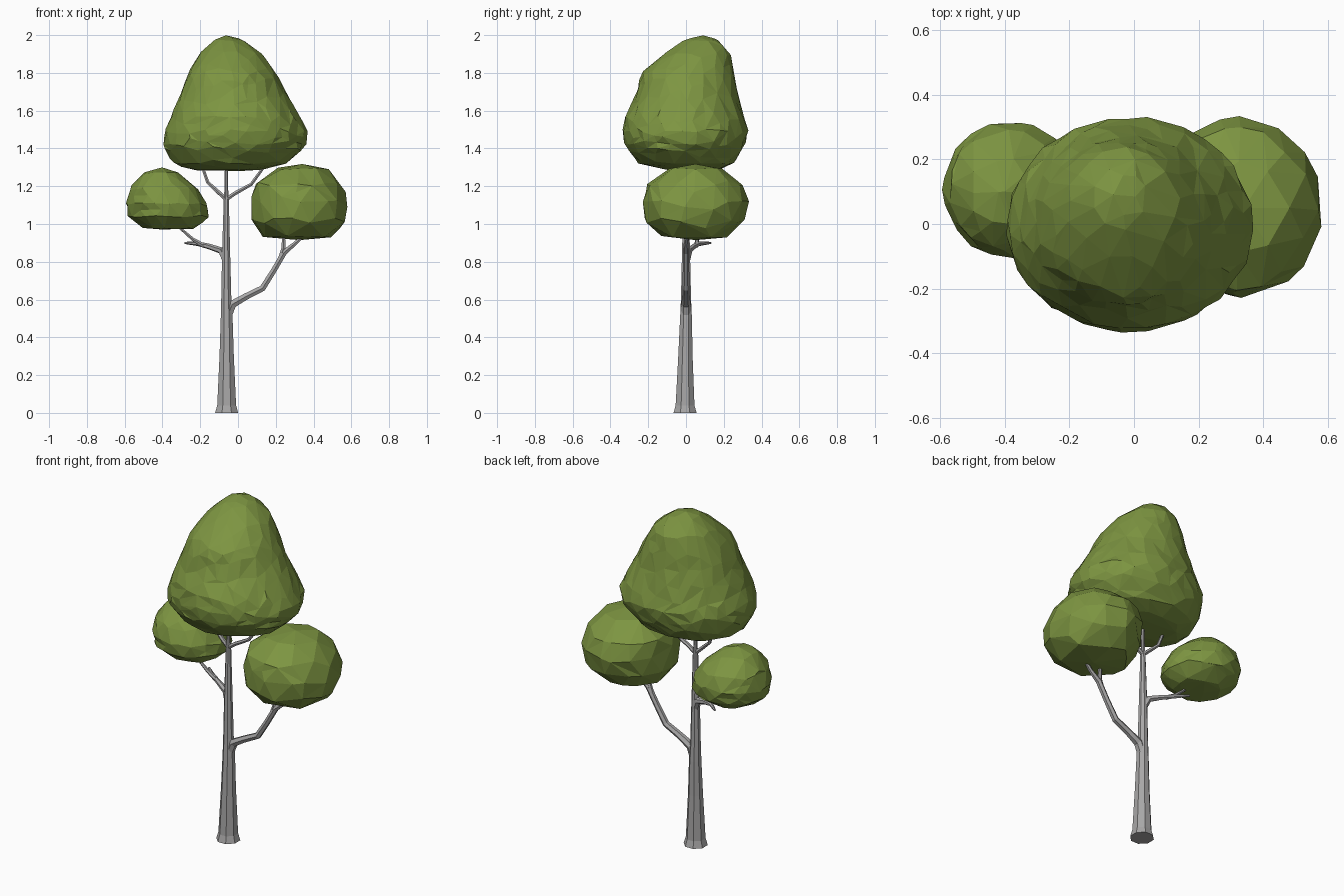
import bpy, bmesh, math, random
from mathutils import Vector


def material(name, rgb):
    m = bpy.data.materials.new(name)
    m.diffuse_color = (*rgb, 1)
    return m


leaf = material("leaf green", (0.205, 0.30, 0.053))
bark = material("bark grey", (0.39, 0.385, 0.385))


def finish(bm, name, mat):
    bmesh.ops.recalc_face_normals(bm, faces=bm.faces)
    me = bpy.data.meshes.new(name)
    bm.to_mesh(me)
    bm.free()
    me.materials.append(mat)
    ob = bpy.data.objects.new(name, me)
    bpy.context.collection.objects.link(ob)
    return ob


def limb(name, pts, sides=6):
    """Faceted tapering tube through (x, y, z, radius) points."""
    bm = bmesh.new()
    pos = [Vector(p[:3]) for p in pts]
    rings = []
    for i, p in enumerate(pts):
        tangent = pos[min(i + 1, len(pos) - 1)] - pos[max(i - 1, 0)]
        if i == 0 and p[2] == 0:
            tangent = Vector((0, 0, 1))
        q = Vector((0, 0, 1)).rotation_difference(tangent.normalized())
        ring = []
        for k in range(sides):
            a = 2 * math.pi * (k + 0.5) / sides
            ring.append(bm.verts.new(pos[i] + q @ Vector((math.cos(a), math.sin(a), 0)) * p[3]))
        rings.append(ring)
    for a, b in zip(rings, rings[1:]):
        for k in range(sides):
            j = (k + 1) % sides
            bm.faces.new((a[k], a[j], b[j], b[k]))
    bm.faces.new(rings[0][::-1])
    bm.faces.new(rings[-1])
    return finish(bm, name, bark)


def foliage(name, rows, subdiv, ratio, jitter, seed):
    """Faceted blob: sphere fitted to rows of (z, x min, x max, y min, y max)."""
    rng = random.Random(seed)
    bm = bmesh.new()
    bmesh.ops.create_icosphere(bm, subdivisions=subdiv, radius=1)
    for v in bm.verts:
        n = v.co.normalized()
        t = (1 - math.acos(max(-1, min(1, n.z))) / math.pi) * (len(rows) - 1)
        i = min(int(t), len(rows) - 2)
        z, x0, x1, y0, y1 = [a + (b - a) * (t - i) for a, b in zip(rows[i], rows[i + 1])]
        h = math.hypot(n.x, n.y) or 1
        s = 1 + rng.uniform(-jitter, jitter)
        v.co = ((x0 + x1) / 2 + (x1 - x0) / 2 * n.x / h * s,
                (y0 + y1) / 2 + (y1 - y0) / 2 * n.y / h * s, z)
    ob = finish(bm, name, leaf)
    dec = ob.modifiers.new("facets", 'DECIMATE')
    dec.ratio = ratio
    return ob


# Trunk with flared foot
limb("trunk", [(-0.06, -0.005, 0, 0.066), (-0.06, -0.005, 0.04, 0.054), (-0.06, -0.003, 0.3, 0.041),
               (-0.06, 0, 0.5, 0.034), (-0.062, 0, 0.6, 0.029), (-0.063, 0, 0.85, 0.023),
               (-0.062, 0, 1.12, 0.015), (-0.062, 0, 1.18, 0.011), (-0.062, 0, 1.32, 0.008)], 8)

# Right branch and its fork
limb("right_branch", [(-0.06, 0, 0.50, 0.026), (-0.03, 0, 0.575, 0.025), (0.04, 0, 0.615, 0.020),
                      (0.13, 0, 0.66, 0.019), (0.19, 0, 0.755, 0.017), (0.245, 0, 0.85, 0.017),
                      (0.30, 0, 0.895, 0.012), (0.37, 0.01, 0.96, 0.008)])
limb("right_twig", [(0.225, 0, 0.82, 0.014), (0.24, 0, 0.87, 0.012), (0.243, 0.01, 0.97, 0.008)])

# Left branch and its fork
limb("left_branch", [(-0.062, 0, 0.80, 0.02), (-0.09, 0.015, 0.86, 0.019), (-0.15, 0.04, 0.88, 0.015),
                     (-0.21, 0.07, 0.895, 0.012), (-0.28, 0.13, 0.90, 0.006)])
limb("left_twig", [(-0.18, 0.055, 0.885, 0.013), (-0.24, 0.06, 0.92, 0.010), (-0.32, 0.06, 0.99, 0.007)])

# Fork beneath the crown
limb("crown_twig_left", [(-0.062, 0, 1.13, 0.012), (-0.10, 0, 1.165, 0.012),
                         (-0.16, 0.01, 1.22, 0.010), (-0.195, 0.02, 1.32, 0.008)])
limb("crown_twig_right", [(-0.062, 0, 1.13, 0.012), (-0.02, 0, 1.16, 0.012),
                          (0.07, 0.0, 1.21, 0.010), (0.15, 0.0, 1.32, 0.008)])

# Foliage masses
foliage("crown", [
    (1.28, -0.06, -0.06, 0.06, 0.06), (1.285, -0.24, 0.12, -0.10, 0.17),
    (1.32, -0.34, 0.27, -0.25, 0.25), (1.40, -0.39, 0.35, -0.315, 0.305),
    (1.48, -0.392, 0.372, -0.335, 0.33), (1.57, -0.355, 0.325, -0.32, 0.31),
    (1.68, -0.31, 0.26, -0.265, 0.275), (1.80, -0.265, 0.20, -0.235, 0.257),
    (1.90, -0.205, 0.13, -0.12, 0.235), (1.975, -0.13, 0.03, -0.01, 0.175),
    (2.0, -0.06, -0.06, 0.09, 0.09)], 4, 0.4, 0.02, 3)
foliage("left_foliage", [
    (0.97, -0.37, -0.37, 0.11, 0.11), (0.975, -0.50, -0.22, -0.02, 0.22),
    (1.04, -0.58, -0.155, -0.09, 0.30), (1.11, -0.588, -0.165, -0.105, 0.317),
    (1.19, -0.57, -0.22, -0.08, 0.29), (1.27, -0.51, -0.31, -0.01, 0.20),
    (1.30, -0.40, -0.40, 0.10, 0.10)], 3, 0.6, 0.025, 5)
foliage("right_foliage", [
    (0.915, 0.32, 0.32, 0.05, 0.05), (0.93, 0.13, 0.51, -0.13, 0.23),
    (1.02, 0.075, 0.57, -0.218, 0.305), (1.12, 0.068, 0.583, -0.225, 0.328),
    (1.21, 0.085, 0.545, -0.20, 0.30), (1.295, 0.19, 0.48, -0.09, 0.19),
    (1.318, 0.34, 0.34, 0.05, 0.05)], 3, 0.38, 0.025, 8)
